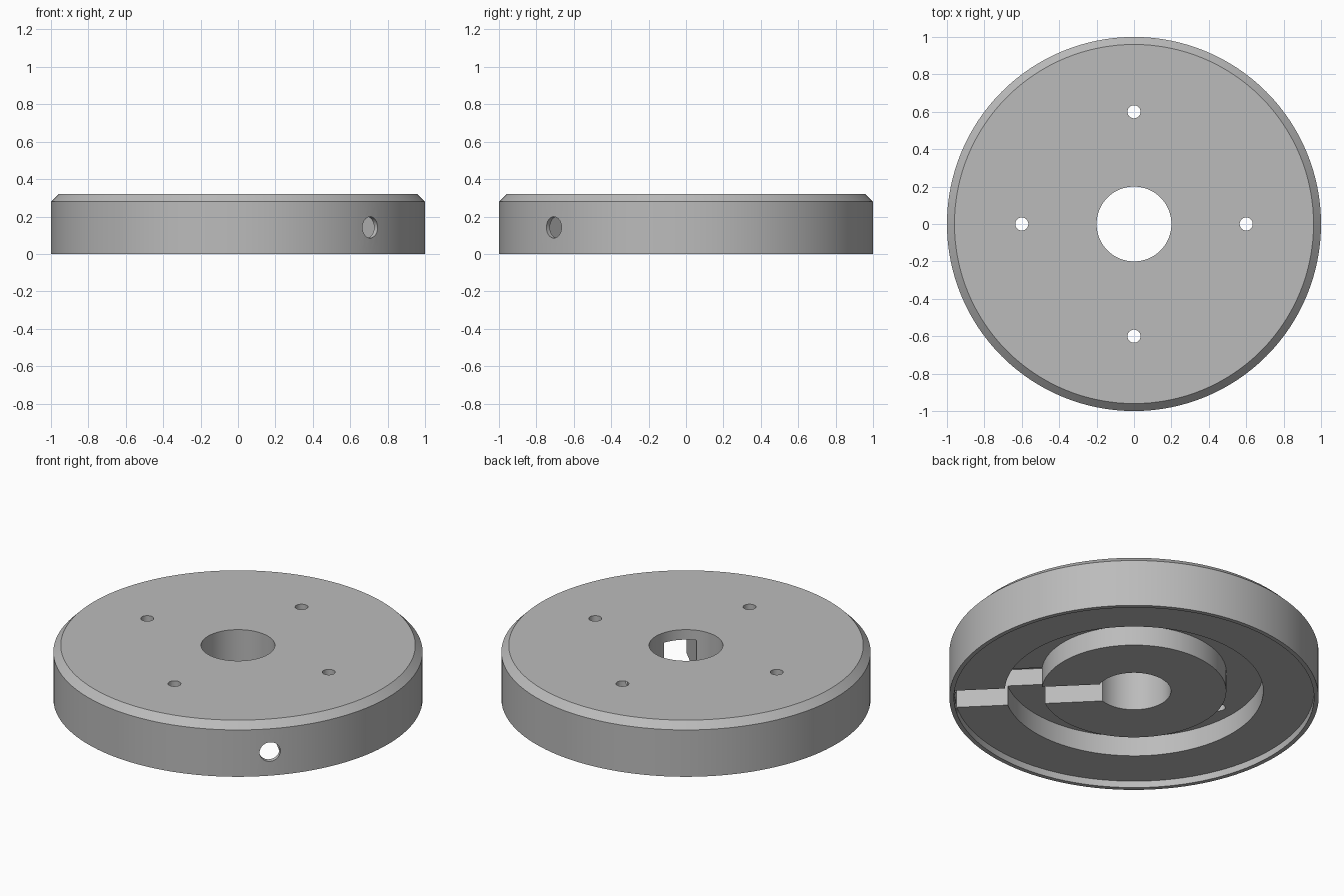
import bpy, math
from mathutils import Matrix, Vector

cube = bpy.data.objects.get("Cube")
if cube:
    bpy.data.objects.remove(cube, do_unlink=True)

SEGMENTS = 128
HEIGHT, BORE, SLOT_TOP, SLOT_END = 0.32, 0.2, 0.26, 0.972
SLOT_ANGLE = math.radians(-45)

grey = bpy.data.materials.new("plain_grey")
grey.use_nodes = True
colour = (0.5, 0.5, 0.5, 1)
grey.diffuse_color = colour
grey.node_tree.nodes["Principled BSDF"].inputs["Base Color"].default_value = colour


def lathe(name, profile):
    """Revolve a closed (radius, height) profile about the z axis."""
    n = len(profile)
    verts = [(r * math.cos(a), r * math.sin(a), z)
             for a in (2 * math.pi * s / SEGMENTS for s in range(SEGMENTS))
             for r, z in profile]
    faces = []
    for s in range(SEGMENTS):
        t = (s + 1) % SEGMENTS
        for i in range(n):
            j = (i + 1) % n
            faces.append((s * n + i, t * n + i, t * n + j, s * n + j))
    mesh = bpy.data.meshes.new(name)
    mesh.from_pydata(verts, [], faces)
    obj = bpy.data.objects.new(name, mesh)
    bpy.context.collection.objects.link(obj)
    return obj


def cut(body, cutter):
    """Subtract a cutter from the body, then discard it."""
    cutter.hide_render = True
    bpy.context.view_layer.objects.active = body
    mod = body.modifiers.new("cut", "BOOLEAN")
    mod.operation = "DIFFERENCE"
    mod.solver = "EXACT"
    mod.object = cutter
    bpy.ops.object.modifier_apply(modifier=mod.name)
    bpy.data.objects.remove(cutter, do_unlink=True)


# Disc with chamfered top edge, thin lower lip, and ring groove around a boss
disc = lathe("disc_housing", [
    (BORE, 0.04), (0.5, 0.04), (0.5, 0.16), (0.7, 0.16), (0.7, 0.04),
    (0.975, 0.04), (0.975, 0), (1, 0), (1, 0.28), (0.96, HEIGHT), (BORE, HEIGHT)])
disc.data.materials.append(grey)

# Radial slot, open below, from the bore to the outer wall
outward = Vector((math.cos(SLOT_ANGLE), math.sin(SLOT_ANGLE), 0))
centre = outward * SLOT_END / 2 + Vector((0, 0, SLOT_TOP / 2))
bpy.ops.mesh.primitive_cube_add(size=1)
slot = bpy.context.object
slot.name = "slot_cutter"
slot.data.transform(Matrix.Translation(centre)
                    @ Matrix.Rotation(SLOT_ANGLE, 4, "Z")
                    @ Matrix.Diagonal((SLOT_END, 0.18, SLOT_TOP, 1)))
cut(disc, slot)

# Cable hole through the outer wall at the end of the slot
bpy.ops.mesh.primitive_cylinder_add(vertices=48, radius=0.057, depth=0.3)
cable = bpy.context.object
cable.name = "cable_hole_cutter"
cable.data.transform(Matrix.Translation(outward + Vector((0, 0, 0.142)))
                     @ Matrix.Rotation(SLOT_ANGLE, 4, "Z")
                     @ Matrix.Rotation(math.pi / 2, 4, "Y"))
cut(disc, cable)

# Four screw holes through the groove floor
for k in range(4):
    a = k * math.pi / 2
    bpy.ops.mesh.primitive_cylinder_add(vertices=32, radius=0.035, depth=1)
    screw = bpy.context.object
    screw.name = "screw_hole_cutter"
    screw.data.transform(Matrix.Translation((0.6 * math.cos(a), 0.6 * math.sin(a), 0.2)))
    cut(disc, screw)

# Smooth round walls, crisp edges
bpy.ops.object.select_all(action="DESELECT")
disc.select_set(True)
bpy.context.view_layer.objects.active = disc
bpy.ops.object.shade_smooth_by_angle(angle=math.radians(30))
